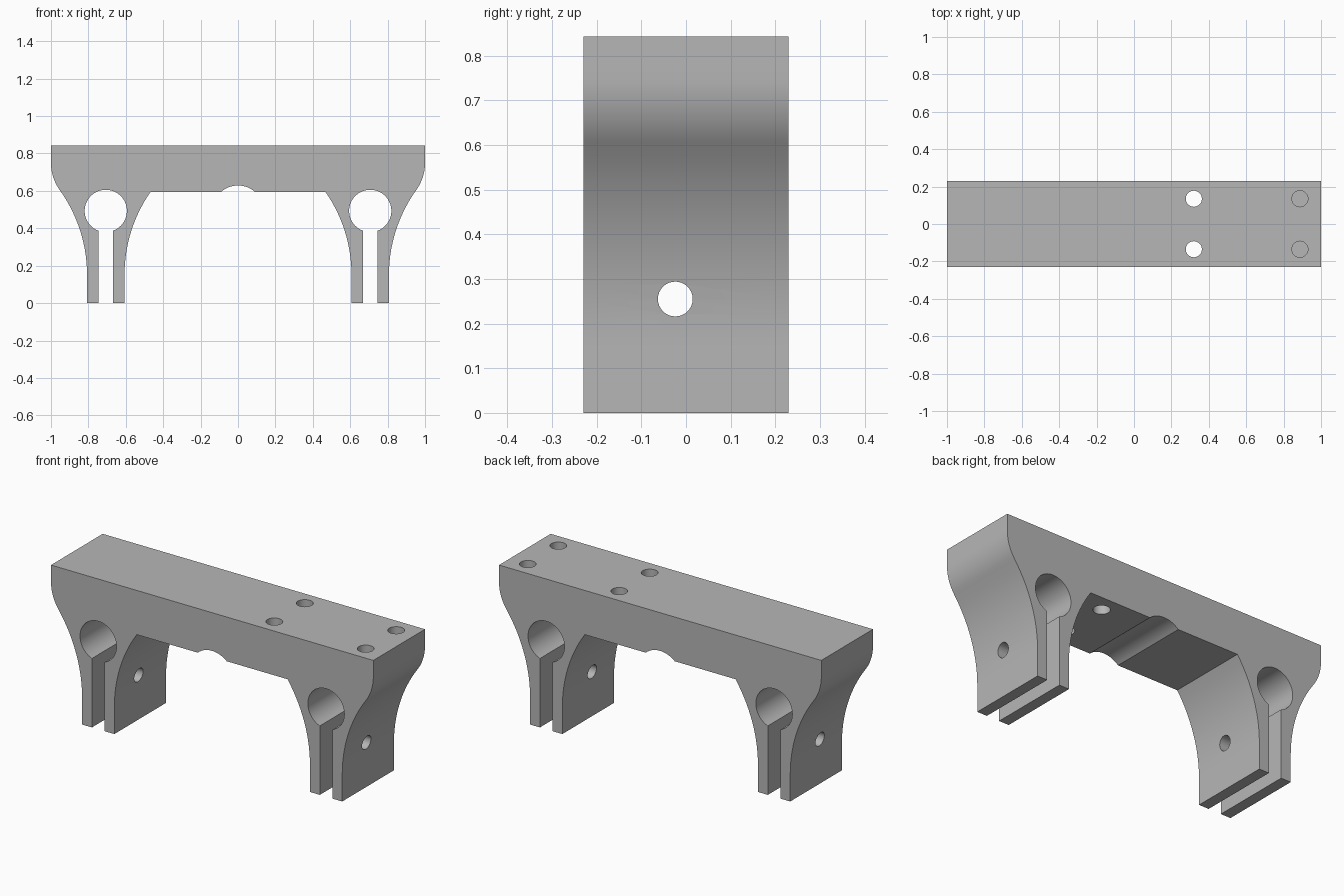
import bpy, bmesh
from math import sin, cos, asin, atan2, pi, radians
from mathutils import Matrix

DEPTH, TOP, UNDER = 0.229, 0.843, 0.595
LEG_X, LEG_HALF, SLOT_HALF = 0.707, 0.1, 0.039
BORE_Z, BORE_R = 0.493, 0.113

cube = bpy.data.objects.get("Cube")
if cube:
    bpy.data.objects.remove(cube)

grey = bpy.data.materials.new("plain_grey")
grey.use_nodes = True
colour = (0.47, 0.47, 0.47, 1)
grey.diffuse_color = colour
grey.node_tree.nodes["Principled BSDF"].inputs["Base Color"].default_value = colour


def arc(cx, cz, r, start, end, steps):
    """Points on an arc, angles in radians."""
    angles = [start + (end - start) * i / steps for i in range(steps + 1)]
    return [(cx + r * cos(a), cz + r * sin(a)) for a in angles]


def flare(z_end, side):
    """Concave leg edge, vertical at the start and sweeping outward."""
    r, z0 = 0.78, 0.15
    edge = LEG_X + side * LEG_HALF
    sweep = asin((z_end - z0) / r)
    return [(edge + side * r * (1 - cos(sweep * i / 14)),
             z0 + r * sin(sweep * i / 14)) for i in range(15)], sweep


# Right half of the outline: relief, inner flare, keyhole, outer flare, shoulder
relief_r = 0.136
relief = arc(0, 0.629 - relief_r, relief_r, pi / 2 - 0.05, pi / 2 - asin(0.09 / relief_r), 8)
inner, _ = flare(UNDER, -1)
outer, sweep = flare(0.605, 1)
gap = asin(SLOT_HALF / BORE_R)
bore = arc(LEG_X, BORE_Z, BORE_R, 1.5 * pi - gap, -pi / 2 + gap, 48)
shoulder_r = (1 - outer[-1][0]) / (1 - cos(sweep))
shoulder = arc(1 - shoulder_r, outer[-1][1] + shoulder_r * sin(sweep),
               shoulder_r, -sweep, 0, 10)[1:]
half = relief + inner[::-1]
half += [(LEG_X - LEG_HALF, 0), (LEG_X - SLOT_HALF, 0)]
half += bore
half += [(LEG_X + SLOT_HALF, 0), (LEG_X + LEG_HALF, 0)]
half += outer + shoulder + [(1, TOP)]
outline = half + [(-x, z) for x, z in reversed(half)]

# Extrude the outline through the depth
bm = bmesh.new()
face = bm.faces.new([bm.verts.new((x, -DEPTH, z)) for x, z in outline])
new = bmesh.ops.extrude_face_region(bm, geom=[face])["geom"]
bmesh.ops.translate(bm, vec=(0, 2 * DEPTH, 0),
                    verts=[v for v in new if isinstance(v, bmesh.types.BMVert)])
bmesh.ops.recalc_face_normals(bm, faces=bm.faces)
mesh = bpy.data.meshes.new("clamp_bracket")
bm.to_mesh(mesh)
bm.free()
bracket = bpy.data.objects.new("clamp_bracket", mesh)
bpy.context.collection.objects.link(bracket)
mesh.materials.append(grey)

# Drill cutters: through holes, blind holes and the clamp bolt hole
bm = bmesh.new()


def drill(radius, length, matrix):
    bmesh.ops.create_cone(bm, cap_ends=True, segments=32, radius1=radius,
                          radius2=radius, depth=length, matrix=matrix)


for y in (-0.135, 0.135):
    drill(0.043, 0.6, Matrix.Translation((0.32, y, TOP - 0.1)))
    drill(0.043, 0.3, Matrix.Translation((0.887, y, TOP)))
drill(0.039, 2.4, Matrix.Translation((0, -0.024, 0.255)) @ Matrix.Rotation(radians(90), 4, "Y"))
cut_mesh = bpy.data.meshes.new("hole_cutter")
bm.to_mesh(cut_mesh)
bm.free()
cut_mesh.materials.append(grey)
cutter = bpy.data.objects.new("hole_cutter", cut_mesh)
bpy.context.collection.objects.link(cutter)
cutter.hide_render = True

# Cut the holes, then shade the curved walls smooth
mod = bracket.modifiers.new("holes", "BOOLEAN")
mod.operation = "DIFFERENCE"
mod.solver = "EXACT"
mod.object = cutter
bpy.ops.object.select_all(action="DESELECT")
bracket.select_set(True)
bpy.context.view_layer.objects.active = bracket
bpy.ops.object.modifier_apply(modifier=mod.name)
bpy.data.objects.remove(cutter)
bpy.ops.object.shade_smooth_by_angle(angle=radians(25))
